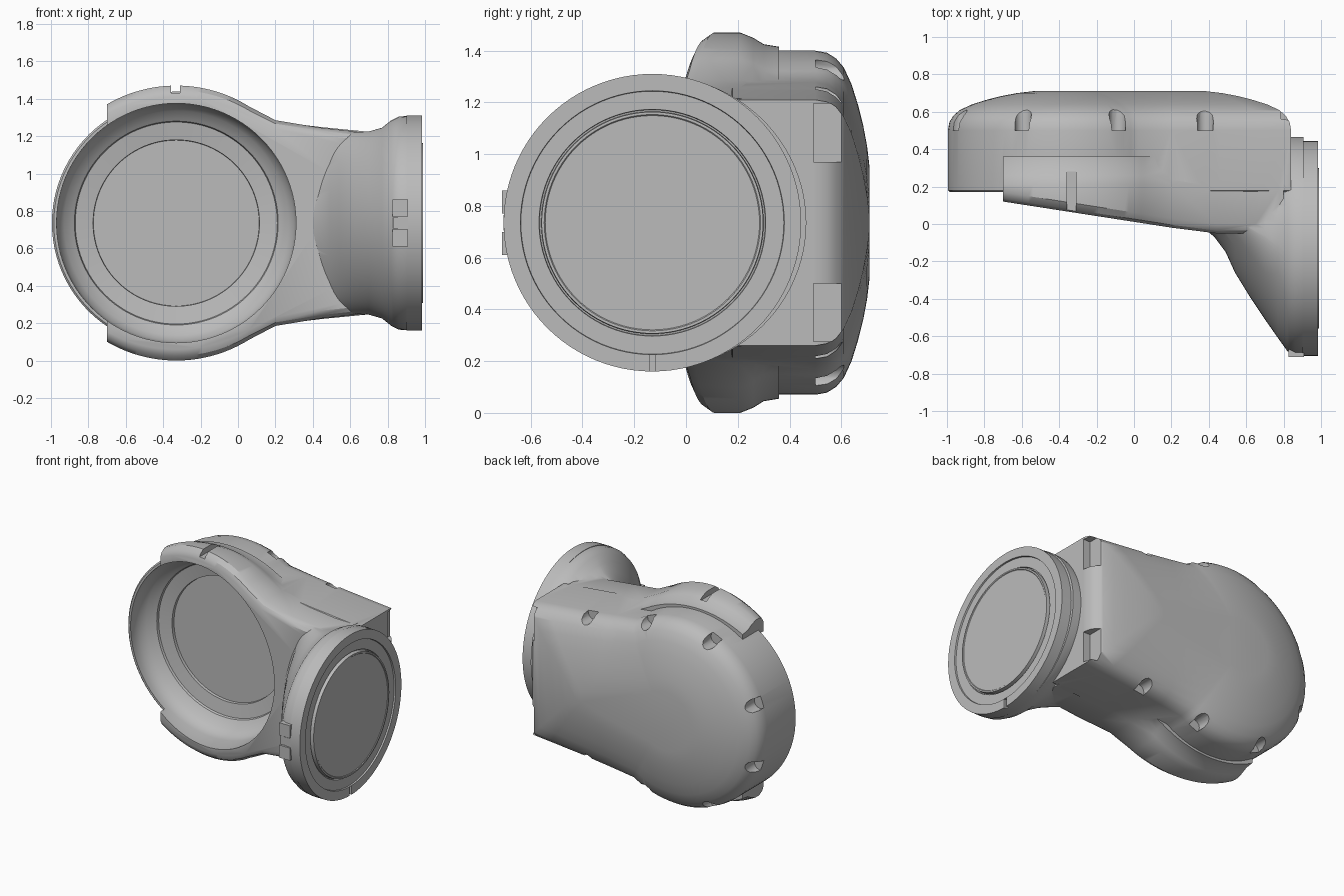
import bpy, bmesh, math
from math import sin, cos, pi, radians
from mathutils import Matrix

if "Cube" in bpy.data.objects:
    bpy.data.objects.remove(bpy.data.objects["Cube"])

CX, CZ, FY = -0.33, 0.735, -0.13    # joint centre, shared height, flange centre

grey = bpy.data.materials.new("plain grey")
grey.use_nodes = True
grey.diffuse_color = (0.5, 0.5, 0.5, 1)
grey.node_tree.nodes["Principled BSDF"].inputs["Base Color"].default_value = (0.5, 0.5, 0.5, 1)


def finish(name, bm):
    bmesh.ops.recalc_face_normals(bm, faces=bm.faces)
    mesh = bpy.data.meshes.new(name)
    bm.to_mesh(mesh)
    bm.free()
    mesh.materials.append(grey)
    ob = bpy.data.objects.new(name, mesh)
    bpy.context.collection.objects.link(ob)
    return ob


def loft(name, rings):
    """Skin a list of equal-length closed rings and cap both ends."""
    bm = bmesh.new()
    vs = [[bm.verts.new(p) for p in ring] for ring in rings]
    n = len(vs[0])
    for a, b in zip(vs, vs[1:]):
        for i in range(n):
            j = (i + 1) % n
            bm.faces.new((a[i], a[j], b[j], b[i]))
    bm.faces.new(vs[0])
    bm.faces.new(vs[-1])
    return finish(name, bm)


def circle_y(y, r, n=96):
    return [(CX + r * cos(2 * pi * i / n), y, CZ + r * sin(2 * pi * i / n)) for i in range(n)]


def circle_x(x, r, n=96):
    return [(x, FY + r * cos(2 * pi * i / n), CZ + r * sin(2 * pi * i / n)) for i in range(n)]


def box(name, x, y, z):
    bm = bmesh.new()
    bmesh.ops.create_cube(bm, size=1)
    for v in bm.verts:
        v.co = [(a[0] + a[1]) / 2 + c * (a[1] - a[0]) for a, c in zip((x, y, z), v.co)]
    return finish(name, bm)


def combine(target, other, operation):
    mod = target.modifiers.new("join", "BOOLEAN")
    mod.operation, mod.object, mod.solver = operation, other, "EXACT"
    bpy.context.view_layer.objects.active = target
    bpy.ops.object.modifier_apply(modifier=mod.name)
    bpy.data.objects.remove(other)


def outline(r, start, d, end, taper):
    """Upper half: arc about the joint, then a taper; mirrored to the lower half."""
    pts = []
    for i in range(33):
        a = radians(start + (58 - start) * i / 32)
        pts.append((CX + (r - d) * cos(a), (r - d) * sin(a)))
    x0 = 0.2
    for t, h in taper:
        pts.append((x0 + (end - x0) * t, h - d))
    low = [(x, -z) for x, z in reversed(pts) if z > 1e-5]
    return pts + low


# Main housing with domed back
taper = [(0, 0.542), (0.4, 0.512), (0.75, 0.49), (1, 0.475)]
levels = [(0.17, 0.01), (0.18, 0), (0.5, 0), (0.545, 0.008), (0.58, 0.03), (0.61, 0.065),
          (0.64, 0.13), (0.665, 0.21), (0.685, 0.29), (0.7, 0.37), (0.71, 0.455)]
housing = loft("elbow_housing", [
    [(x, y, CZ + z) for x, z in outline(0.665, 180, d, 0.84 - d, taper)] for y, d in levels])

# Raised collar with sloping front
flare = [(0, 0.55), (0.4, 0.51), (0.75, 0.487), (1, 0.48)]
start = math.degrees(math.acos(-0.37 / 0.735))


def collar_ring(front, y, d):
    ring = []
    for x, z in outline(0.735, start, 0, 0.8, flare):
        slope = max(-0.05, 0.12 - 0.155 * (x + 0.7))
        k = 1 - d / 0.735
        ring.append((x, slope + y if front else y, CZ + z * k))
    return ring


collar = loft("collar", [
    collar_ring(True, 0, 0.06), collar_ring(True, 0.015, 0.025), collar_ring(True, 0.05, 0),
    collar_ring(False, 0.21, 0), collar_ring(False, 0.26, 0.02),
    collar_ring(False, 0.3, 0.045), collar_ring(False, 0.36, 0.055)])
combine(housing, collar, "UNION")

# Neck flaring towards the side flange: x, half height, centre y, front y, pointedness
stations = [(0.36, 0.42, 0.1, -0.01, 2.5), (0.43, 0.44, 0.08, -0.07, 2.5),
            (0.49, 0.46, 0.04, -0.15, 2.3), (0.54, 0.475, 0.02, -0.26, 2),
            (0.62, 0.485, -0.02, -0.39, 1.6), (0.7, 0.49, -0.06, -0.51, 1.3),
            (0.77, 0.51, -0.1, -0.61, 1.1), (0.82, 0.55, FY, -0.68, 1),
            (0.86, 0.57, FY, -0.7, 1), (0.905, 0.572, FY, -0.702, 1)]
rings = []
for x, r, c, f, p in stations:
    ring = []
    for i in range(96):
        a = 2 * pi * i / 96
        k = cos(a)
        y = c + (0.465 - c) * k if k > 0 else c - (c - f) * (-k) ** p
        ring.append((x, y, CZ + r * sin(a)))
    rings.append(ring)
combine(housing, loft("neck", rings), "UNION")

# Circular joint recess with stepped floor
recess = [(-0.4, 0.64), (0.2, 0.64), (0.25, 0.63), (0.29, 0.6), (0.32, 0.56),
          (0.33, 0.545), (0.345, 0.54), (0.36, 0.445), (0.38, 0.443)]
combine(housing, loft("recess_cutter", [circle_y(y, r) for y, r in recess]), "DIFFERENCE")

# Key slot on top of the collar
combine(housing, box("slot_cutter", (-0.357, -0.31), (-0.2, 0.28), (1.43, 1.6)), "DIFFERENCE")

# Screw pockets around the back edge, mirrored top and bottom
spots = [(0.38, 0.505), (-0.09, 0.595)]
for deg in (114, 160):
    a = radians(deg)
    spots.append((CX + 0.645 * cos(a), 0.645 * sin(a)))
for side in (1, -1):
    for x, z in spots:
        bm = bmesh.new()
        bmesh.ops.create_cone(bm, cap_ends=True, segments=12, radius1=0.045, radius2=0.045, depth=0.4,
                              matrix=Matrix.Translation((x, 0.7, CZ + side * z)) @ Matrix.Rotation(pi / 2, 4, "X"))
        combine(housing, finish("pocket_cutter", bm), "DIFFERENCE")
    zs = sorted((CZ + side * 0.235, CZ + side * 0.46))
    combine(housing, box("corner_cutter", (0.785, 0.96), (0.492, 0.8), zs), "DIFFERENCE")

# Side flange with recessed ring and raised lid
flange = loft("side_flange", [circle_x(x, r) for x, r in [
    (0.9, 0.575), (0.983, 0.575), (0.983, 0.51), (0.972, 0.508), (0.972, 0.438),
    (0.96, 0.436), (0.96, 0.43), (0.99, 0.428), (0.99, 0.418), (0.986, 0.414)]])
combine(flange, box("notch_cutter", (0.965, 1.1), (FY - 0.012, FY + 0.012), (0.1, 0.225)), "DIFFERENCE")

# Locating key on the front of the flange
keys = [box("locating_key", (0.825, 0.91), (-0.712, -0.66), (CZ + s * 0.08 - 0.045, CZ + s * 0.08 + 0.045))
        for s in (1, -1)]
keys.append(box("key_bar", (0.83, 0.91), (-0.705, -0.66), (CZ - 0.03, CZ + 0.03)))

# Smooth shading with sharp edges kept
for ob in (housing, flange):
    bpy.ops.object.select_all(action="DESELECT")
    ob.select_set(True)
    bpy.context.view_layer.objects.active = ob
    bpy.ops.object.shade_smooth_by_angle(angle=radians(32))
